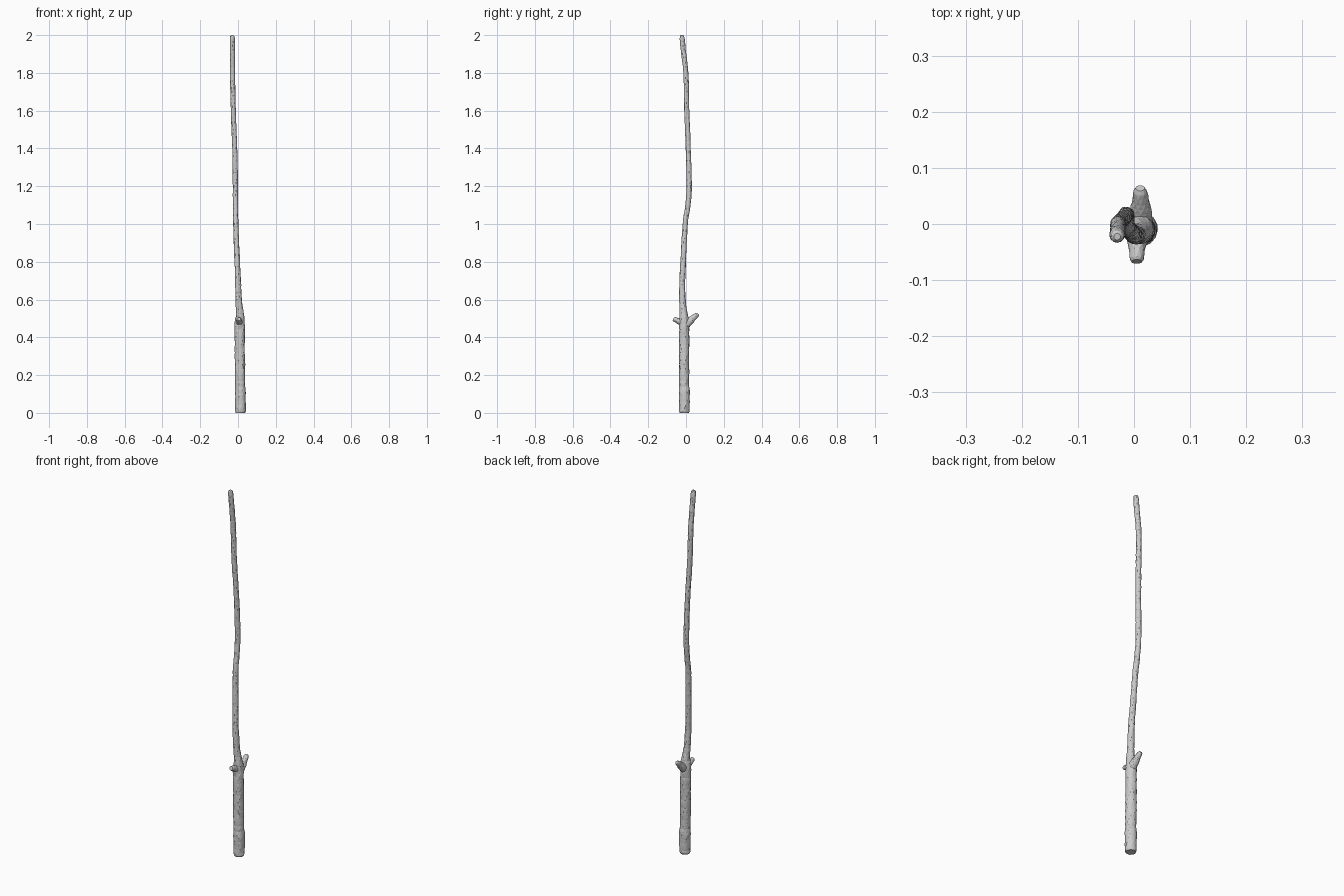
import bpy, bmesh, math, random
from mathutils import Vector

if "Cube" in bpy.data.objects:
    bpy.data.objects.remove(bpy.data.objects["Cube"])

random.seed(4)


def catmull(a, b, c, d, t):
    return 0.5 * (2 * b + (c - a) * t + (2 * a - 5 * b + 4 * c - d) * t * t
                  + (3 * b - a - 3 * c + d) * t ** 3)


def resample(keys, step):
    """Smooth (x, y, z, radius) keys into evenly spaced rings."""
    k = [Vector(p) for p in keys]
    out = []
    for i in range(len(k) - 1):
        a, d = k[max(i - 1, 0)], k[min(i + 2, len(k) - 1)]
        n = max(1, round((k[i + 1] - k[i]).length / step))
        out += [catmull(a, k[i], k[i + 1], d, j / n) for j in range(n)]
    return out + [k[-1]]


def limb(name, keys, step, sides, rough):
    """Rough bark tube along a path with capped ends."""
    rings = resample(keys, step)
    bm = bmesh.new()
    loops = []
    for i, p in enumerate(rings):
        tan = (rings[min(i + 1, len(rings) - 1)] - rings[max(i - 1, 0)]).xyz.normalized()
        side = (Vector((1, 0, 0)) - tan * tan.x).normalized()
        up = tan.cross(side)
        loop = []
        for s in range(sides):
            a = 2 * math.pi * (s + 0.5 * (i % 2)) / sides
            r = p.w * (1 + random.uniform(-rough, rough))
            loop.append(bm.verts.new(p.xyz + (side * math.cos(a) + up * math.sin(a)) * r))
        loops.append(loop)
    # triangulated bark between alternately twisted rings
    for i in range(len(loops) - 1):
        lo, hi = loops[i], loops[i + 1]
        for s in range(sides):
            t = (s + 1) % sides
            if i % 2 == 0:
                bm.faces.new((lo[s], lo[t], hi[s]))
                bm.faces.new((lo[t], hi[t], hi[s]))
            else:
                bm.faces.new((lo[s], hi[t], hi[s]))
                bm.faces.new((lo[s], lo[t], hi[t]))
    bm.faces.new(loops[0][::-1])
    bm.faces.new(loops[-1])
    bmesh.ops.recalc_face_normals(bm, faces=bm.faces)
    me = bpy.data.meshes.new(name)
    bm.to_mesh(me)
    bm.free()
    ob = bpy.data.objects.new(name, me)
    bpy.context.collection.objects.link(ob)
    return ob


# thick handle that narrows at the knot into a long wavering shaft
limb("stick", [
    (0.013, -0.009, 0.000, 0.025), (0.013, -0.009, 0.008, 0.028),
    (0.013, -0.009, 0.12, 0.029), (0.012, -0.010, 0.14, 0.027),
    (0.010, -0.010, 0.30, 0.027), (0.009, -0.010, 0.47, 0.027),
    (0.011, -0.012, 0.51, 0.023), (0.008, -0.016, 0.55, 0.019),
    (0.004, -0.019, 0.60, 0.017), (0.000, -0.020, 0.70, 0.0155),
    (-0.004, -0.015, 0.80, 0.015), (-0.012, -0.004, 1.00, 0.014),
    (-0.013, 0.010, 1.10, 0.014), (-0.014, 0.017, 1.20, 0.014),
    (-0.017, 0.012, 1.40, 0.0135), (-0.025, 0.004, 1.60, 0.0135),
    (-0.029, 0.000, 1.79, 0.0135), (-0.029, -0.012, 1.90, 0.0135),
    (-0.030, -0.020, 1.98, 0.0135), (-0.030, -0.022, 1.995, 0.011),
    (-0.030, -0.0225, 2.0, 0.006),
], 0.02, 12, 0.05)

# short branch stump rising at the back of the knot
limb("back_stump", [
    (0.012, -0.005, 0.462, 0.022), (0.012, 0.022, 0.487, 0.020),
    (0.012, 0.042, 0.506, 0.015), (0.011, 0.058, 0.519, 0.0125),
    (0.011, 0.064, 0.524, 0.008),
], 0.01, 10, 0.04)

# smaller cut stump at the front of the knot
limb("front_stump", [
    (0.008, -0.008, 0.472, 0.021), (0.006, -0.030, 0.482, 0.018),
    (0.005, -0.048, 0.490, 0.014), (0.005, -0.062, 0.495, 0.013),
    (0.005, -0.067, 0.497, 0.010),
], 0.01, 10, 0.04)
